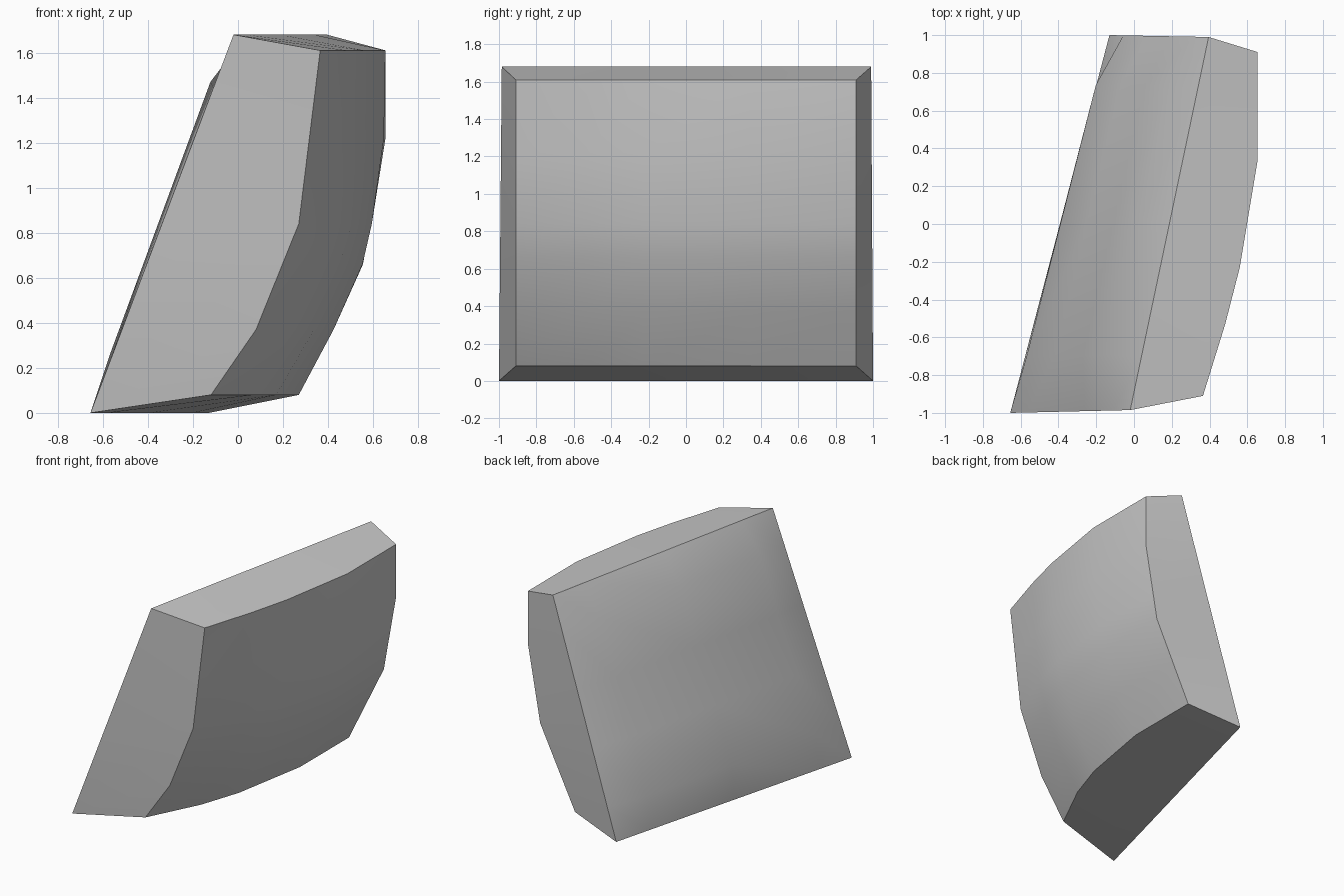
import bpy, bmesh
from mathutils import Vector

cube = bpy.data.objects.get("Cube")
if cube:
    bpy.data.objects.remove(cube, do_unlink=True)

# Outer face: rows and columns, with x along each of its four edges
YS = [-0.91, -0.53, -0.23, 0.34, 0.91]
ZS = [0.08, 0.37, 0.66, 0.84, 1.22, 1.61]
BOTTOM = [(-0.91, -0.12), (-0.53, 0.07), (-0.23, 0.17), (0.34, 0.27), (0.91, 0.27)]
TOP = [(-0.91, 0.365), (-0.58, 0.47), (-0.23, 0.56), (0.34, 0.655), (0.91, 0.655)]
FRONT = [(0.08, -0.12), (0.37, 0.08), (0.84, 0.27), (1.61, 0.365)]
REAR = [(0.08, 0.27), (0.66, 0.555), (1.22, 0.655), (1.61, 0.655)]

# Inner face: corners, spacing of its columns and rows, and how far its middle is raised
LOW_FRONT, LOW_REAR = Vector((-0.655, -1, 0)), Vector((-0.13, 1, 0))
HIGH_FRONT, HIGH_REAR = Vector((-0.02, -0.985, 1.68)), Vector((0.395, 0.99, 1.68))
COLUMNS = [0, 0.14, 0.5, 0.86, 1]
ROWS = [0, 0.14, 0.38, 0.62, 0.86, 1]
RAISE = 0.08


def along(path, t):
    for (a, xa), (b, xb) in zip(path, path[1:]):
        if t <= b:
            return xa + (xb - xa) * (t - a) / (b - a)
    return path[-1][1]


def mix(a, b, t):
    return a + (b - a) * t


def outer_point(y, z):
    # Patch blended from the four edges
    u = (y - YS[0]) / (YS[-1] - YS[0])
    v = (z - ZS[0]) / (ZS[-1] - ZS[0])
    across = mix(along(FRONT, z), along(REAR, z), u)
    upward = mix(along(BOTTOM, y), along(TOP, y), v)
    corners = mix(mix(BOTTOM[0][1], BOTTOM[-1][1], u), mix(TOP[0][1], TOP[-1][1], u), v)
    return Vector((across + upward - corners, y, z))


outward = (HIGH_REAR - LOW_FRONT).cross(HIGH_FRONT - LOW_REAR).normalized()
if outward.x > 0:
    outward.negate()


def inner_point(u, v):
    # Flat cushion: every point inside the rim is pushed outward
    point = mix(mix(LOW_FRONT, LOW_REAR, u), mix(HIGH_FRONT, HIGH_REAR, u), v)
    inside = 0 < u < 1 and 0 < v < 1
    return point + outward * RAISE if inside else point


bm = bmesh.new()
outer = [[bm.verts.new(outer_point(y, z)) for y in YS] for z in ZS]
inner = [[bm.verts.new(inner_point(u, v)) for u in COLUMNS] for v in ROWS]

# Curved outer face and cushioned inner face
for grid in (outer, inner):
    for low, high in zip(grid, grid[1:]):
        for i in range(len(YS) - 1):
            bm.faces.new((low[i], low[i + 1], high[i + 1], high[i]))


# Slanted walls joining the two faces
def border(grid):
    return (grid[0] + [row[-1] for row in grid[1:-1]]
            + grid[-1][::-1] + [row[0] for row in grid[-2:0:-1]])


rim_out, rim_in = border(outer), border(inner)
for i in range(len(rim_out)):
    j = (i + 1) % len(rim_out)
    bm.faces.new((rim_out[i], rim_in[i], rim_in[j], rim_out[j]))
bmesh.ops.recalc_face_normals(bm, faces=bm.faces)

mesh = bpy.data.meshes.new("curved_block")
bm.to_mesh(mesh)
bm.free()
block = bpy.data.objects.new("curved_block", mesh)
bpy.context.collection.objects.link(block)

# Plain grey
GREY = (0.58, 0.58, 0.58, 1)
grey = bpy.data.materials.new("plain_grey")
grey.use_nodes = True
grey.diffuse_color = GREY
grey.node_tree.nodes["Principled BSDF"].inputs["Base Color"].default_value = GREY
mesh.materials.append(grey)

bpy.ops.object.select_all(action="DESELECT")
block.select_set(True)
bpy.context.view_layer.objects.active = block
bpy.ops.object.shade_smooth_by_angle()
